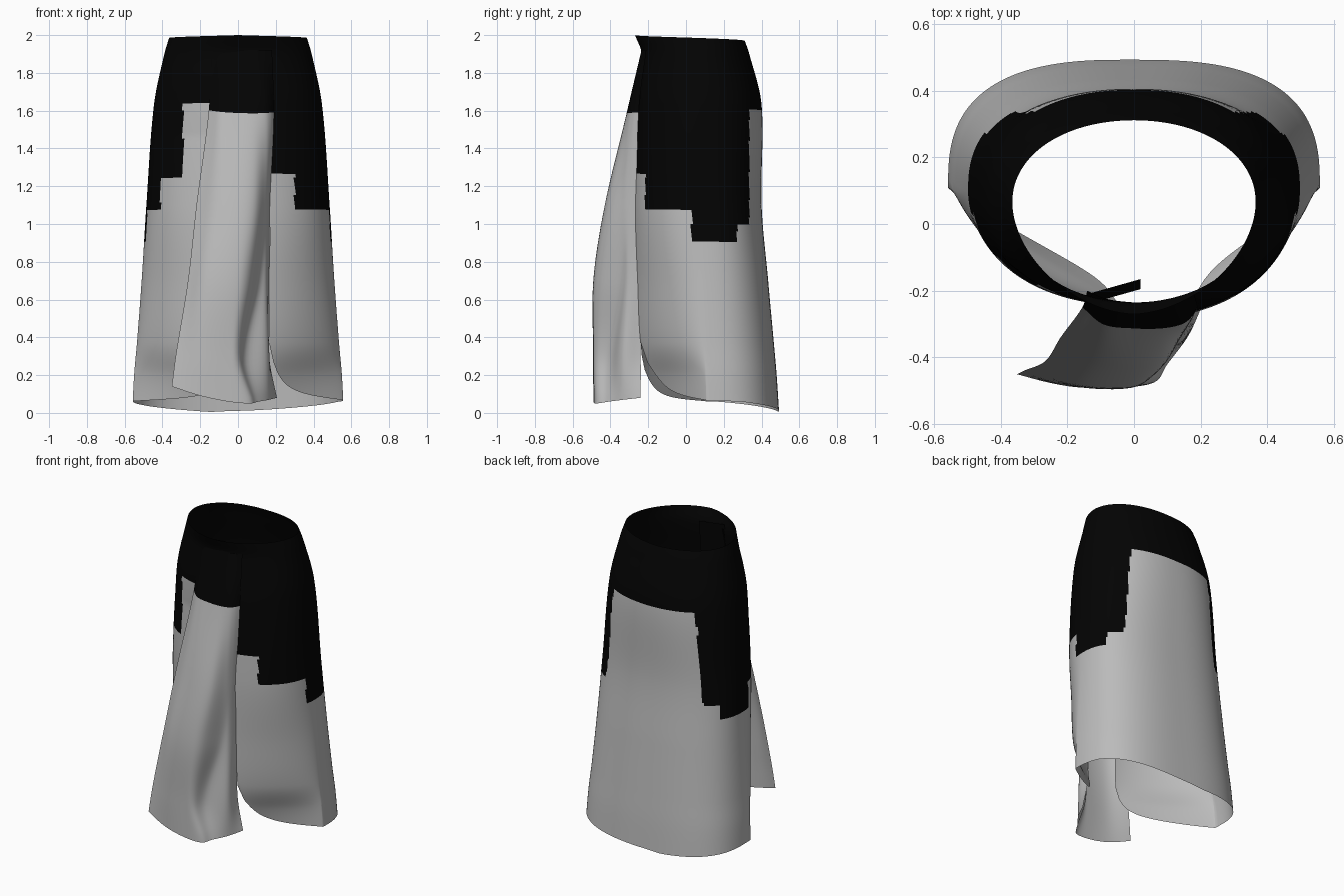
import bpy
import bmesh
from math import sin, cos, asin, pi

cube = bpy.data.objects.get("Cube")
if cube:
    bpy.data.objects.remove(cube, do_unlink=True)


def make_material(name, level):
    mat = bpy.data.materials.new(name)
    mat.use_nodes = True
    colour = (level, level, level, 1)
    mat.diffuse_color = colour
    bsdf = mat.node_tree.nodes["Principled BSDF"]
    bsdf.inputs["Base Color"].default_value = colour
    bsdf.inputs["Roughness"].default_value = 0.9
    return mat


GREY = make_material("grey cloth", 0.5)
BLACK = make_material("black cloth", 0.001)


def blend(keys, t):
    """Smooth curve through rows of (parameter, values...)."""
    keys = sorted(keys)
    t = min(max(t, keys[0][0]), keys[-1][0])
    i = 0
    while i < len(keys) - 2 and t > keys[i + 1][0]:
        i += 1
    a, b = keys[i], keys[i + 1]
    before, after = keys[max(i - 1, 0)], keys[min(i + 2, len(keys) - 1)]
    span = b[0] - a[0]
    s = (t - a[0]) / span
    result = []
    for k in range(1, len(a)):
        m0 = (b[k] - before[k]) / (b[0] - before[0]) * span
        m1 = (after[k] - a[k]) / (after[0] - a[0]) * span
        d = b[k] - a[k]
        result.append(a[k] + s * (m0 + s * (3 * d - 2 * m0 - m1 + s * (m0 + m1 - 2 * d))))
    return result


def make_sheet(name, point, columns, rows, is_black):
    """Cloth sheet from point(u, v), coloured by a rule on face centres."""
    bm = bmesh.new()
    grid = [[bm.verts.new(point(i / columns, j / rows)) for i in range(columns + 1)]
            for j in range(rows + 1)]
    for j in range(rows):
        for i in range(columns):
            face = bm.faces.new((grid[j][i], grid[j + 1][i],
                                 grid[j + 1][i + 1], grid[j][i + 1]))
            face.smooth = True
            face.material_index = int(is_black(face.calc_center_median()))
    mesh = bpy.data.meshes.new(name)
    bm.to_mesh(mesh)
    bm.free()
    mesh.materials.append(GREY)
    mesh.materials.append(BLACK)
    obj = bpy.data.objects.new(name, mesh)
    bpy.context.collection.objects.link(obj)
    return obj


# Wrap skirt: height, half width, centre y, back y, front y,
# front roundness, right and left edge of the front opening
SKIRT = [
    (2.0, 0.36, 0.06, 0.30, -0.27, 1.8, 0, 0),
    (1.9, 0.39, 0.07, 0.335, -0.235, 2, 0, 0),
    (1.63, 0.445, 0.08, 0.40, -0.265, 2.2, 0.05, 0.02),
    (1.1, 0.485, 0.1, 0.40, -0.285, 2.2, 0.16, 0.05),
    (0.7, 0.51, 0.1, 0.435, -0.285, 1.8, 0.165, 0.05),
    (0.37, 0.535, 0.1, 0.465, -0.285, 1.5, 0.165, 0.05),
    (0.2, 0.55, 0.105, 0.48, -0.275, 1.15, 0.175, 0.05),
    (0.0, 0.56, 0.11, 0.493, -0.2, 1.1, 0.18, 0.05),
]


def skirt_point(u, v):
    # Level rows down to the low band, which then follows the curved hem
    d = min(u, 1 - u)
    top = 2 - 0.06 * d
    hem = 0.06 - 0.055 * min(1, max(0, d * 4 - 1))
    hem += (0.31 if u < 0.5 else 0.25) * max(0, 1 - d * 4) / (1 + d * 75)
    low, split = 0.45, 0.75
    if v < split:
        z = top + (low - top) * v / split
    else:
        z = low + (hem - low) * (v - split) / (1 - split)
    w, c, back, front, n, right, left = blend(SKIRT, z)
    if u > 0.5:
        front += 0.04 * min(1, max(0, (1.8 - z) * 3))
    start = asin(max(0, right / w) ** (n / 2))
    end = 2 * pi - asin(max(0, left / w) ** (n / 2))
    a = start + (end - start) * u
    s, k = sin(a), cos(a)
    power = 2 / n if k > 0 else 2 / (2.1 + 0.35 * (2 - z))
    x = w * abs(s) ** power * (1 if s > 0 else -1)
    y = c + abs(k) ** power * ((front - c) if k > 0 else (back - c))
    return x, y, z


def skirt_black(p):
    # Stepped lower border of the dark upper cloth
    if p.y > 0.335:
        limit = 1.6
    elif p.y > 0.27:
        limit = 1.0
    elif p.y > 0.03:
        limit = 0.9
    elif abs(p.x) > (0.3 if p.x > 0 else 0.41):
        limit = 1.08
    elif p.x > -0.29:
        limit = 1.27 if p.x > 0 else 1.64
    else:
        limit = 1.24
    return p.z > limit


make_sheet("wrap_skirt", skirt_point, 160, 110, skirt_black)

# Front flap: height, then x and y of seven points from edge to edge
FLAP = [
    (1.92, -0.14, -0.2, -0.08, -0.225, 0, -0.235, 0.06, -0.235, 0.1, -0.235, 0.14, -0.225,
     0.18, -0.21),
    (1.6, -0.155, -0.25, -0.09, -0.30, 0, -0.31, 0.08, -0.31, 0.14, -0.3, 0.17, -0.28,
     0.19, -0.25),
    (1.1, -0.22, -0.34, -0.12, -0.41, 0, -0.43, 0.09, -0.41, 0.14, -0.34, 0.16, -0.3,
     0.17, -0.26),
    (0.7, -0.265, -0.41, -0.17, -0.475, -0.03, -0.49, 0.05, -0.46, 0.11, -0.35, 0.15, -0.31,
     0.165, -0.25),
    (0.3, -0.33, -0.44, -0.2, -0.485, -0.06, -0.49, 0.0, -0.475, 0.045, -0.4, 0.155, -0.34,
     0.165, -0.24),
    (0.06, -0.36, -0.455, -0.2, -0.485, -0.05, -0.49, 0.06, -0.475, 0.1, -0.42, 0.16, -0.34,
     0.21, -0.24),
]
FLAP_HEM = [(0, 0.14), (0.17, 0.09), (0.33, 0.06), (0.5, 0.05), (0.7, 0.06), (1, 0.08)]


def flap_point(u, v):
    z = 1.92 + (blend(FLAP_HEM, u)[0] - 1.92) * v
    row = blend(FLAP, z)
    x, y = blend([(i / 6, row[2 * i], row[2 * i + 1]) for i in range(7)], u)
    return x, y, z


make_sheet("front_flap", flap_point, 36, 56, lambda p: p.z > 1.59)


# Folded end of the wrap tucked inside the waist
def tuck_point(u, v):
    return -0.14 + 0.16 * u, -0.21 + 0.045 * u - 0.03 * v, 1.95 - 0.3 * v


make_sheet("waist_tuck", tuck_point, 4, 4, lambda p: True)
